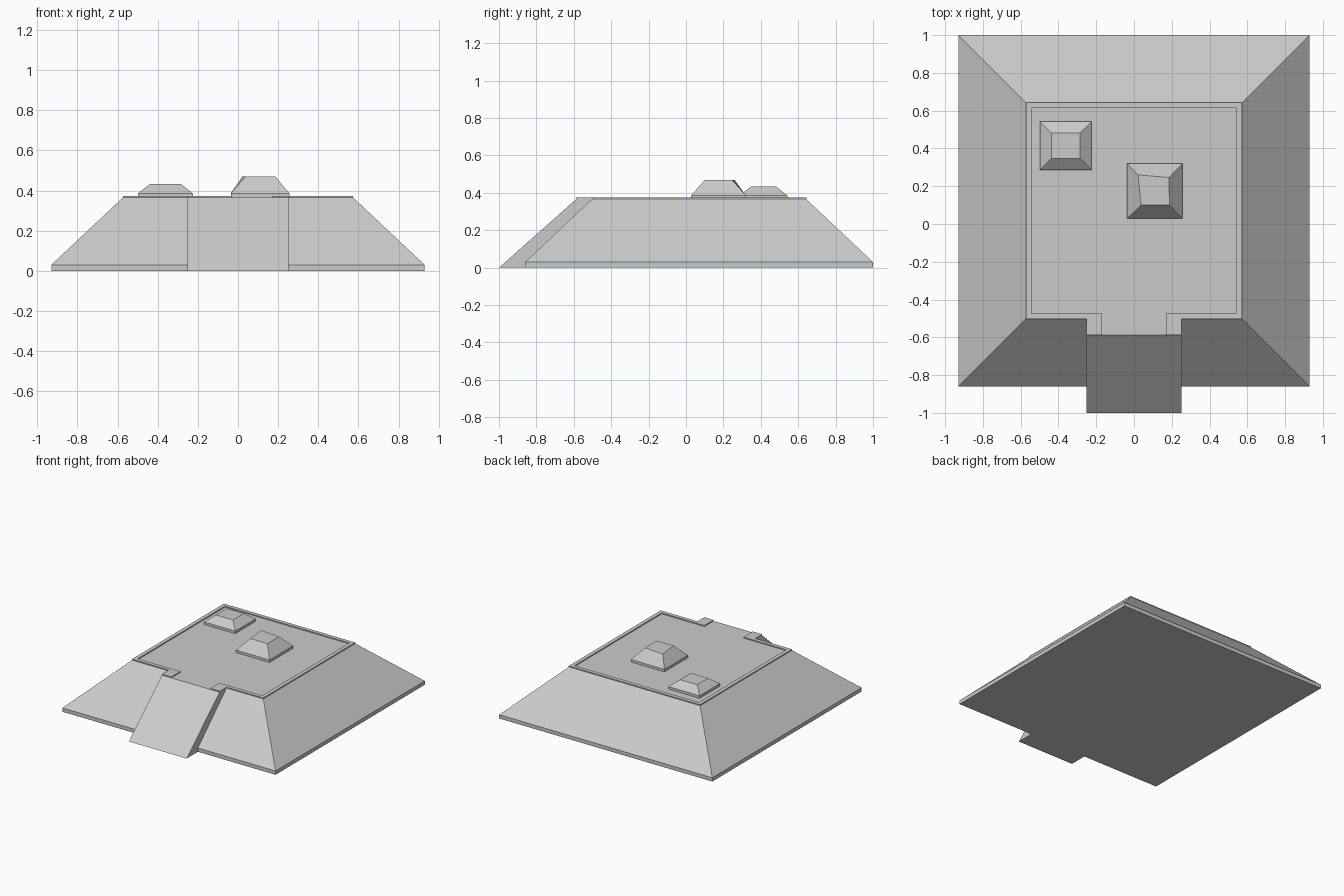
import bpy

cube = bpy.data.objects.get("Cube")
if cube:
    bpy.data.objects.remove(cube, do_unlink=True)

stone = bpy.data.materials.new("grey stone")
stone.use_nodes = True
GREY = (0.6, 0.6, 0.6, 1)
stone.diffuse_color = GREY
stone.node_tree.nodes["Principled BSDF"].inputs["Base Color"].default_value = GREY


def rect(x0, x1, y0, y1):
    return [(x0, y0), (x1, y0), (x1, y1), (x0, y1)]


def stack(name, layers):
    """Join counter-clockwise outlines at rising heights into a closed solid."""
    n = len(layers[0][1])
    verts = [(x, y, z) for z, outline in layers for x, y in outline]
    faces = [tuple(reversed(range(n))), tuple(range(len(verts) - n, len(verts)))]
    for k in range(len(layers) - 1):
        for i in range(n):
            j = (i + 1) % n
            faces.append((k * n + i, k * n + j, (k + 1) * n + j, (k + 1) * n + i))
    mesh = bpy.data.meshes.new(name)
    mesh.from_pydata(verts, [], faces)
    mesh.materials.append(stone)
    obj = bpy.data.objects.new(name, mesh)
    bpy.context.collection.objects.link(obj)
    return obj


FLOOR, RIM = 0.366, 0.374
HALF, FRONT, BACK = 0.573, -0.503, 0.643
RAMP, LIP, GAP = 0.252, -0.588, 0.17

# Sloping mound on a low vertical footing
foot = rect(-0.93, 0.93, -0.86, 1.0)
stack("platform", [(0, foot), (0.03, foot),
                   (FLOOR, rect(-HALF, HALF, FRONT, BACK))])

# Access ramp running into the front slope
stack("ramp", [(0, rect(-RAMP, RAMP, -1.0, -0.45)),
               (FLOOR, rect(-RAMP, RAMP, LIP, -0.45))])

# Raised kerb round the deck, open at the ramp
w = 0.03
right_half = [(GAP, LIP), (RAMP, LIP), (RAMP, FRONT), (HALF, FRONT), (HALF, BACK)]
inner_half = [(HALF - w, BACK - w), (HALF - w, FRONT + w), (GAP, FRONT + w)]
mirror = lambda pts: [(-x, y) for x, y in reversed(pts)]
kerb = right_half + mirror(right_half) + mirror(inner_half) + inner_half
stack("kerb", [(FLOOR - 0.001, kerb), (RIM, kerb)])

# Two small mounds on plinths
plinth = rect(-0.498, -0.225, 0.287, 0.542)
stack("small_mound", [(FLOOR - 0.001, plinth), (0.386, plinth),
                      (0.434, rect(-0.437, -0.286, 0.348, 0.482))])
plinth = rect(-0.036, 0.256, 0.028, 0.32)
stack("tall_mound", [(FLOOR - 0.001, plinth), (0.386, plinth),
                     (0.469, [(0.037, 0.1), (0.187, 0.1), (0.186, 0.246), (0.021, 0.26)])])
